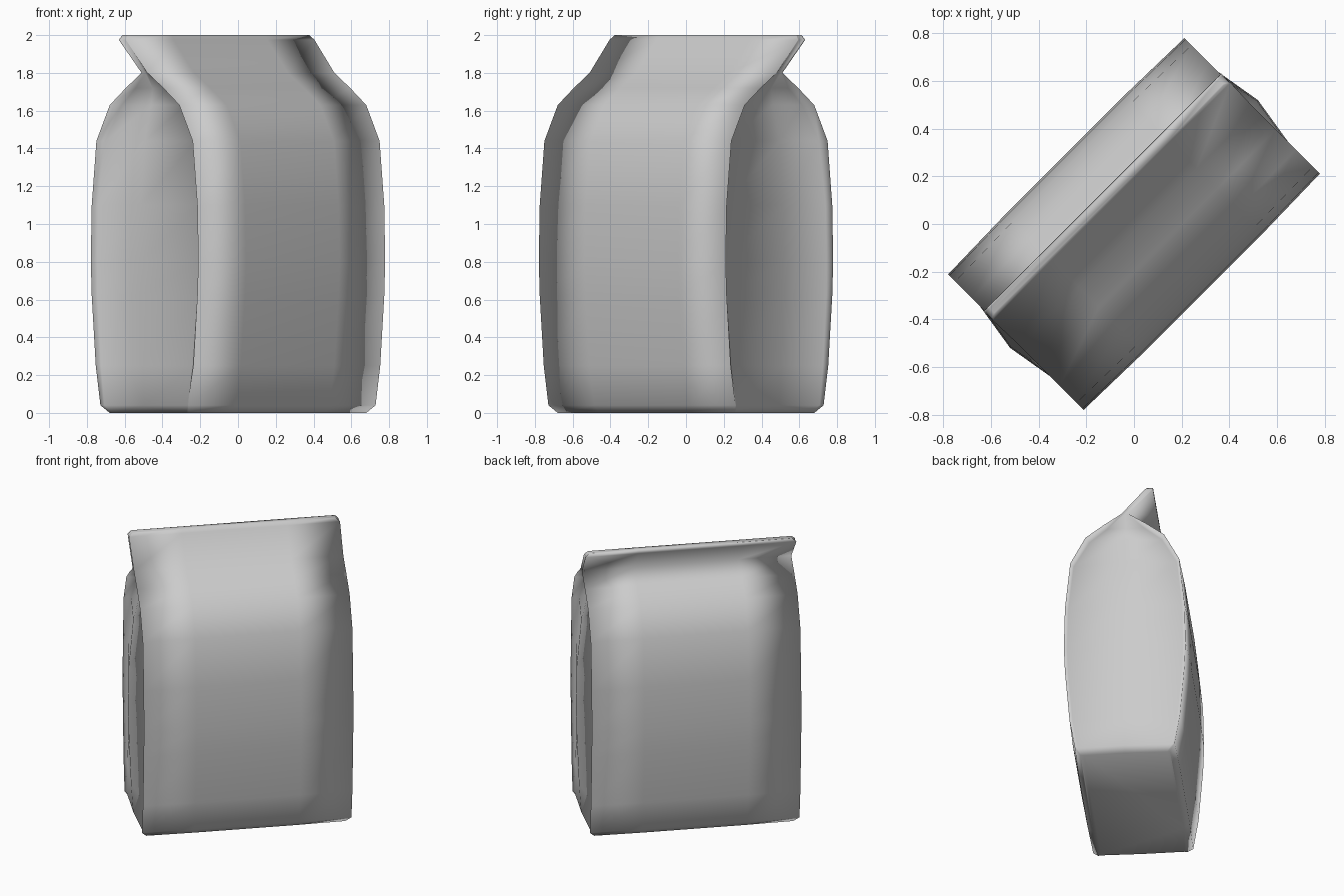
import bpy, bmesh, math
from mathutils import Matrix

if "Cube" in bpy.data.objects:
    bpy.data.objects.remove(bpy.data.objects["Cube"])

# Paper grey
grey = bpy.data.materials.new("paper_grey")
grey.diffuse_color = (0.6, 0.6, 0.6, 1)
grey.use_nodes = True
grey.node_tree.nodes["Principled BSDF"].inputs["Base Color"].default_value = grey.diffuse_color

# Levels: z, seam half length, gusset edge, gusset middle, half depth, lean
LEVELS = [
    (0.00, 0.665, 0.66, 0.665, 0.295, 0),
    (0.04, 0.70, 0.69, 0.70, 0.33, 0),
    (0.25, 0.70, 0.68, 0.715, 0.365, 0),
    (0.62, 0.70, 0.675, 0.73, 0.395, 0),
    (0.80, 0.70, 0.67, 0.735, 0.402, 0),
    (1.10, 0.70, 0.67, 0.73, 0.395, 0),
    (1.44, 0.70, 0.655, 0.70, 0.36, 0),
    (1.63, 0.70, 0.63, 0.65, 0.26, 0),
    (1.72, 0.70, 0.645, 0.64, 0.14, 0),
    (1.80, 0.70, 0.695, 0.695, 0.022, 0),
    (1.975, 0.705, 0.702, 0.702, 0.027, 0.16),
    (2.00, 0.68, 0.678, 0.678, 0.02, 0.165),
]


def section(seam, edge, middle, depth):
    """Outline with pinched corner seams and a gusset at each end."""
    inner = depth - min(0.02, 0.3 * depth)
    puff = depth * 1.02
    half = [(seam, -depth), (edge, -inner), (middle, 0), (edge, inner),
            (seam, depth), (0.35, puff), (-0.35, puff)]
    return half[:5] + half[5:] + [(-u, -v) for u, v in half]


# Bag body with leaning top seal, lofted through the levels
bm = bmesh.new()
rings = []
for z, seam, edge, middle, depth, lean in LEVELS:
    rings.append([bm.verts.new((u, v + lean, z))
                  for u, v in section(seam, edge, middle, depth)])
for low, high in zip(rings, rings[1:]):
    n = len(low)
    for i in range(n):
        j = (i + 1) % n
        bm.faces.new((low[i], low[j], high[j], high[i]))
bm.faces.new(rings[0][::-1])
bm.faces.new(rings[-1])
for f in bm.faces:
    f.smooth = True
bmesh.ops.rotate(bm, verts=bm.verts, matrix=Matrix.Rotation(math.radians(45), 3, 'Z'))
bmesh.ops.recalc_face_normals(bm, faces=bm.faces)

mesh = bpy.data.meshes.new("paper_bag")
bm.to_mesh(mesh)
bm.free()
mesh.materials.append(grey)
bag = bpy.data.objects.new("paper_bag", mesh)
bpy.context.collection.objects.link(bag)
